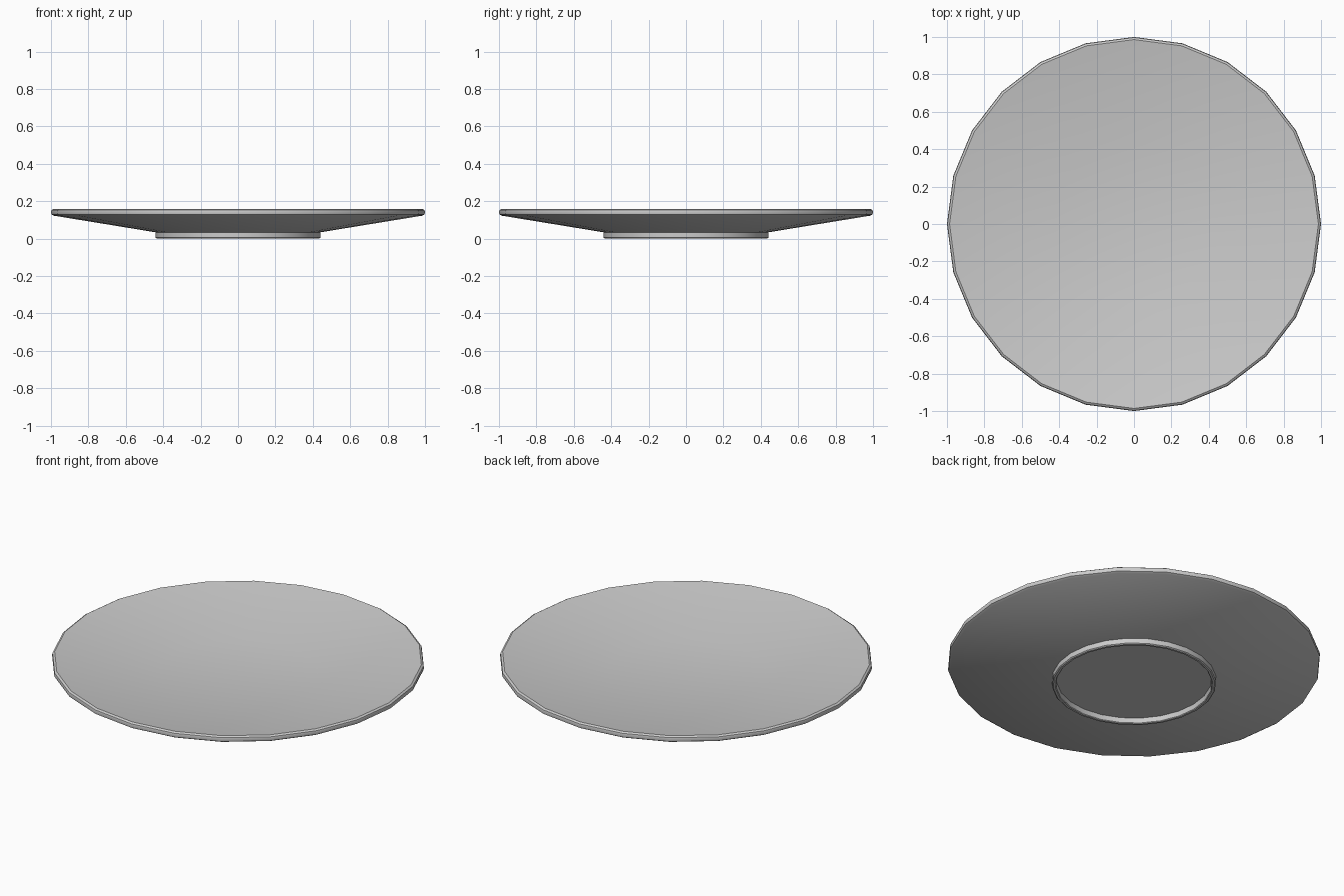
import bpy, bmesh, math

if "Cube" in bpy.data.objects:
    bpy.data.objects.remove(bpy.data.objects["Cube"])

SIDES = 24

# Closed lathe profile (radius, height): underside recess, foot ring, sloped body, rim, dished top
profile = [
    (0.0, 0.032), (0.415, 0.032), (0.418, 0.004), (0.422, 0.0), (0.434, 0.0),
    (0.44, 0.005), (0.44, 0.034), (0.985, 0.123), (0.997, 0.130),
    (1.0, 0.141), (0.997, 0.153), (0.986, 0.160), (0.43, 0.067), (0.0, 0.067),
]


def lathe(name, points, sides):
    bm = bmesh.new()
    rings = []
    for r, z in points:
        if r == 0:
            rings.append([bm.verts.new((0, 0, z))])
        else:
            rings.append([bm.verts.new((r * math.cos(2 * math.pi * i / sides),
                                        r * math.sin(2 * math.pi * i / sides), z))
                          for i in range(sides)])
    for a, b in zip(rings, rings[1:]):
        # Flat discs close the profile at the axis
        if len(a) == 1:
            bm.faces.new(b)
        elif len(b) == 1:
            bm.faces.new(a)
        else:
            for i in range(sides):
                j = (i + 1) % sides
                bm.faces.new((a[i], a[j], b[j], b[i]))
    bmesh.ops.delete(bm, geom=[v for v in bm.verts if not v.link_faces], context='VERTS')
    bmesh.ops.recalc_face_normals(bm, faces=bm.faces)
    mesh = bpy.data.meshes.new(name)
    bm.to_mesh(mesh)
    bm.free()
    obj = bpy.data.objects.new(name, mesh)
    bpy.context.collection.objects.link(obj)
    return obj


# Plate with foot ring
plate = lathe("plate", profile, SIDES)
bpy.context.view_layer.objects.active = plate
plate.select_set(True)
bpy.ops.object.shade_smooth_by_angle(angle=math.radians(35))
